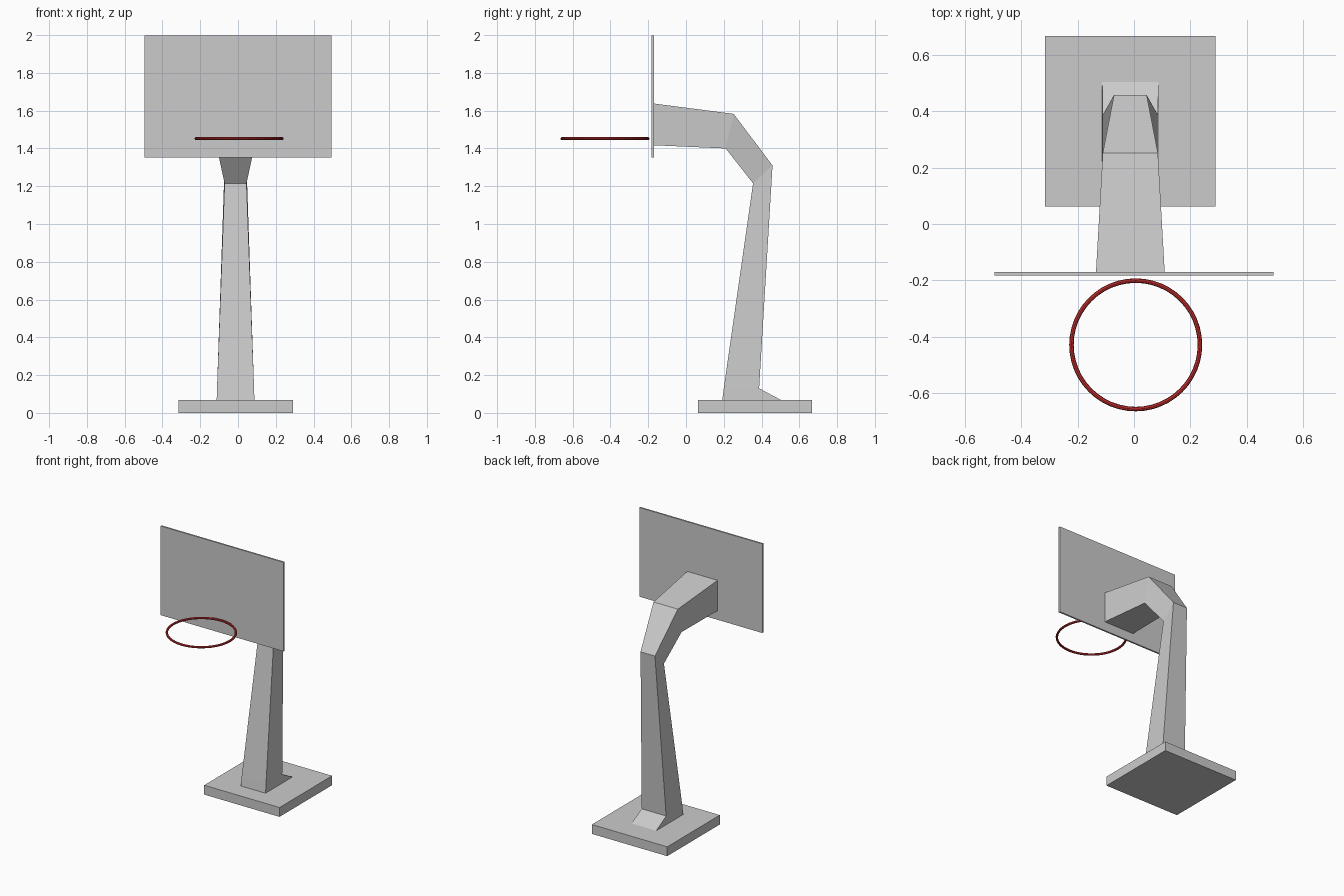
import bpy, bmesh
from mathutils import Vector

if "Cube" in bpy.data.objects:
    bpy.data.objects.remove(bpy.data.objects["Cube"])


def material(name, rgb):
    m = bpy.data.materials.new(name)
    m.diffuse_color = (*rgb, 1)
    m.use_nodes = True
    m.node_tree.nodes["Principled BSDF"].inputs["Base Color"].default_value = m.diffuse_color
    return m


def finish(name, bm, mat=None):
    bmesh.ops.recalc_face_normals(bm, faces=bm.faces[:])
    me = bpy.data.meshes.new(name)
    bm.to_mesh(me)
    bm.free()
    ob = bpy.data.objects.new(name, me)
    bpy.context.collection.objects.link(ob)
    if mat:
        me.materials.append(mat)
    return ob


def box(name, x, y, z):
    bm = bmesh.new()
    bmesh.ops.create_cube(bm, size=1)
    for v in bm.verts:
        v.co = Vector([(r[0] + r[1]) / 2 + c * (r[1] - r[0]) for c, r in zip(v.co, (x, y, z))])
    return finish(name, bm)


def frame(name, half, z, y, width, mat):
    """Rectangular mitred frame in the xz plane, extruded from y[0] to y[1]."""
    bm = bmesh.new()
    face = bm.faces.new([bm.verts.new((sx * half, y[0], z[i]))
                         for sx, i in ((-1, 0), (1, 0), (1, 1), (-1, 1))])
    bmesh.ops.inset_region(bm, faces=[face], thickness=width, use_even_offset=True)
    bmesh.ops.delete(bm, geom=[face], context='FACES_ONLY')
    ext = bmesh.ops.extrude_face_region(bm, geom=bm.faces[:], use_keep_orig=True)
    for g in ext['geom']:
        if isinstance(g, bmesh.types.BMVert):
            g.co.y = y[1]
    return finish(name, bm, mat)


black = material("black", (0.01, 0.01, 0.01))
red = material("red", (0.6, 0.03, 0.03))
CX = -0.013  # stand is slightly off-centre

# Base slab
box("base", (CX - 0.303, CX + 0.303), (0.063, 0.667), (0, 0.068))

# Bent post and arm: (half width, front/under y z, back/upper y z)
rings = [
    (0.100, (0.192, 0.066), (0.507, 0.066)),
    (0.098, (0.200, 0.130), (0.387, 0.130)),
    (0.058, (0.355, 1.215), (0.458, 1.310)),
    (0.098, (0.210, 1.400), (0.252, 1.583)),
    (0.122, (-0.172, 1.417), (-0.172, 1.638)),
]
bm = bmesh.new()
loops = [[bm.verts.new((CX + s * w, *p)) for s, p in ((-1, a), (1, a), (1, b), (-1, b))]
         for w, a, b in rings]
for lo, hi in zip(loops, loops[1:]):
    for i in range(4):
        j = (i + 1) % 4
        bm.faces.new((lo[i], lo[j], hi[j], hi[i]))
bm.faces.new(loops[0])
bm.faces.new(loops[-1])
finish("post", bm)

# Backboard with black rim and red target rectangle
box("backboard", (-0.495, 0.495), (-0.182, -0.170), (1.351, 1.999))
frame("backboard_rim", 0.496, (1.35, 2.0), (-0.171, -0.190), 0.025, black)
frame("target_rectangle", 0.25, (1.443, 1.743), (-0.180, -0.188), 0.022, red)

# Hoop
bpy.ops.mesh.primitive_torus_add(location=(0.006, -0.429, 1.452), major_radius=0.228,
                                 minor_radius=0.008, major_segments=48, minor_segments=8)
hoop = bpy.context.object
hoop.name = "hoop"
hoop.data.materials.append(red)
bpy.ops.object.shade_smooth_by_angle()
